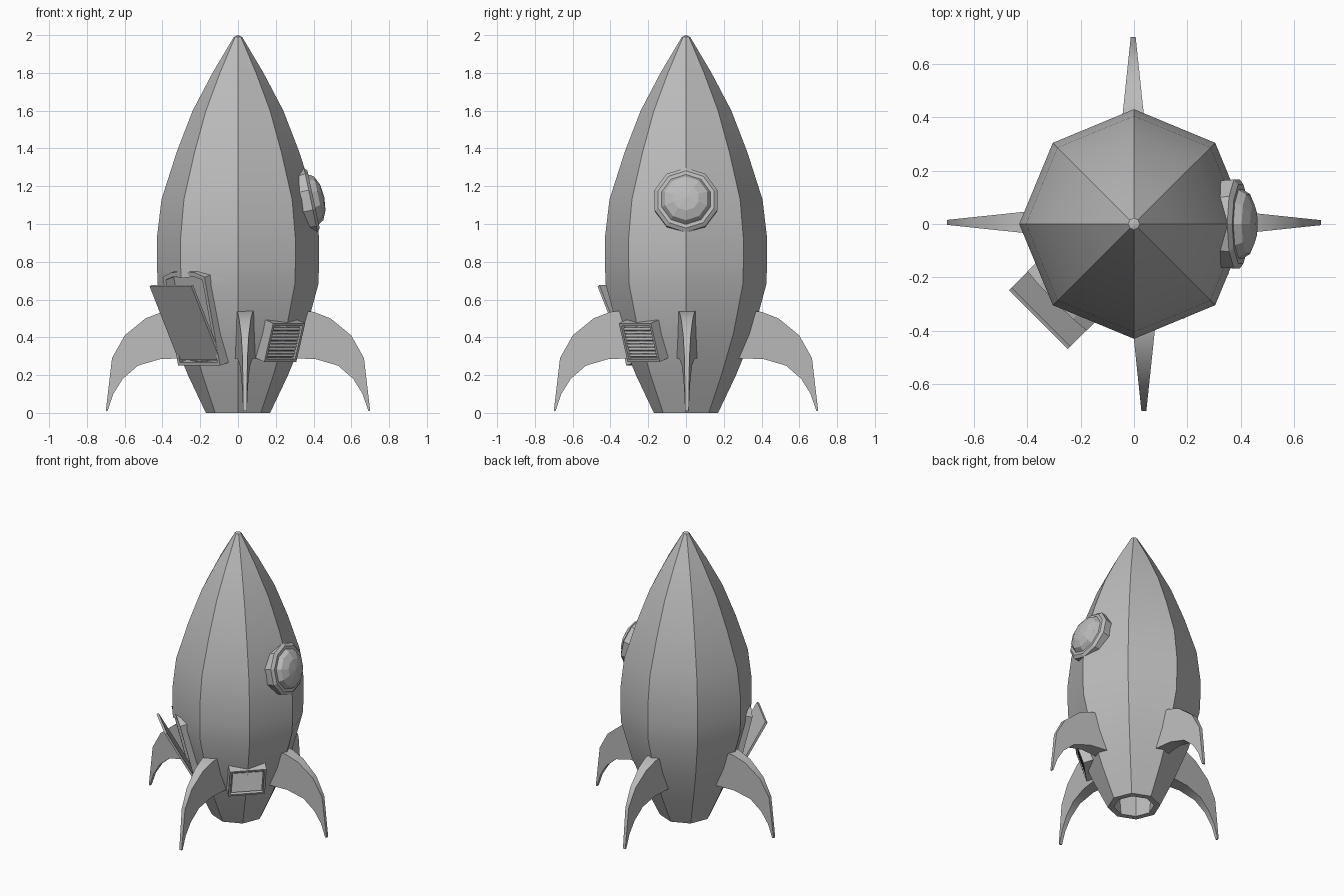
import bpy, bmesh
from math import radians, cos, sin, pi
from mathutils import Matrix, Vector

if "Cube" in bpy.data.objects:
    bpy.data.objects.remove(bpy.data.objects["Cube"])

GREY = (0.5, 0.5, 0.5, 1)
grey = bpy.data.materials.new("plain_grey")
grey.use_nodes = True
grey.diffuse_color = GREY
grey.node_tree.nodes["Principled BSDF"].inputs["Base Color"].default_value = GREY


def finish(name, bm, matrix=None, smooth=None):
    bmesh.ops.remove_doubles(bm, verts=bm.verts, dist=1e-5)
    bmesh.ops.recalc_face_normals(bm, faces=bm.faces)
    mesh = bpy.data.meshes.new(name)
    bm.to_mesh(mesh)
    bm.free()
    mesh.materials.append(grey)
    obj = bpy.data.objects.new(name, mesh)
    bpy.context.collection.objects.link(obj)
    if matrix:
        obj.matrix_world = matrix
    if smooth:
        bpy.ops.object.select_all(action='DESELECT')
        obj.select_set(True)
        bpy.context.view_layer.objects.active = obj
        bpy.ops.object.shade_smooth_by_angle(angle=radians(smooth))
    return obj


def mount(azimuth, r, z, tilt):
    """Local x runs sideways, y up along the hull, z outward."""
    a, t = radians(azimuth), radians(tilt)
    n = Vector((cos(a) * cos(t), sin(a) * cos(t), sin(t)))
    u = Vector((-sin(a), cos(a), 0))
    m = Matrix((u, n.cross(u), n)).transposed().to_4x4()
    m.translation = (r * cos(a), r * sin(a), z)
    return m


def lathe(name, profile, sides, matrix=None, phase=0, smooth=None, closed=False):
    bm = bmesh.new()
    rings = []
    for k in range(sides):
        a = 2 * pi * (k + phase) / sides
        rings.append([bm.verts.new((r * cos(a), r * sin(a), h)) for r, h in profile])
    count = len(profile)
    for k in range(sides):
        one, two = rings[k], rings[(k + 1) % sides]
        for i in range(count if closed else count - 1):
            j = (i + 1) % count
            bm.faces.new((one[i], two[i], two[j], one[j]))
    return finish(name, bm, matrix, smooth)


def slab(name, outline, depth, matrix, border=0, recess=0):
    """Outline pulled back by depth, with an optional sunken front panel."""
    bm = bmesh.new()
    front = bm.faces.new([bm.verts.new((x, y, 0)) for x, y in outline])
    back = bm.faces.new([bm.verts.new((x, y, -depth)) for x, y in reversed(outline)])
    f, b = list(front.verts), list(reversed(back.verts))
    for i in range(len(f)):
        j = (i + 1) % len(f)
        bm.faces.new((f[i], b[i], b[j], f[j]))
    bm.normal_update()
    if border:
        bmesh.ops.inset_region(bm, faces=[front], thickness=border)
        bmesh.ops.inset_region(bm, faces=[front], thickness=0.001, depth=-recess)
    return finish(name, bm, matrix)


def rect(w, h):
    return [(-w / 2, -h / 2), (w / 2, -h / 2), (w / 2, h / 2), (-w / 2, h / 2)]


# Eight-sided hull with a hollow nozzle
hull = lathe("hull", [
    (0, 0.2), (0.15, 0.2), (0.13, 0), (0.17, 0), (0.265, 0.2), (0.355, 0.42),
    (0.425, 0.68), (0.43, 0.8), (0.43, 0.92), (0.405, 1.13), (0.325, 1.38),
    (0.24, 1.6), (0.135, 1.8), (0.04, 1.96), (0.022, 1.99), (0, 2)],
    8, smooth=30)

# Four curved fins that thin toward the tip
FIN = [(0.3, 0.545), (0.4, 0.535), (0.49, 0.5), (0.6, 0.41), (0.667, 0.29), (0.7, 0.01),
       (0.69, 0.01), (0.66, 0.1), (0.61, 0.18), (0.53, 0.25), (0.41, 0.285), (0.24, 0.29)]


def fin(name, angle, shift):
    bm = bmesh.new()
    sides = []
    for s in (1, -1):
        sides.append([bm.verts.new((r, s * (0.045 - (r - 0.36) * 0.105), z)) for r, z in FIN])
        bm.faces.new(sides[-1])
    a, b = sides
    for i in range(len(FIN)):
        j = (i + 1) % len(FIN)
        bm.faces.new((a[i], b[i], b[j], a[j]))
    turn = Matrix.Rotation(radians(angle), 4, 'Z')
    finish(name, bm, turn @ Matrix.Translation((0, shift, 0)), smooth=30)


for name, angle, shift in (("left_fin", 0, 0.005), ("back_fin", 90, 0.003),
                           ("right_fin", 180, -0.006), ("front_fin", 270, 0.037)):
    fin(name, angle, shift)

# Round window: rim and domed glass
window = mount(0, 0.4, 1.13, 12)
lathe("window_rim", [(0.13, -0.08), (0.17, -0.08), (0.175, -0.015), (0.155, 0), (0.13, 0)],
      10, window, phase=0.5, closed=True)
lathe("window_glass", [(0.135, -0.02), (0.135, 0), (0.118, 0.028), (0.07, 0.05), (0, 0.058)],
      10, window, phase=0.5)

# Vent with slats
vent = mount(-45, 0.35, 0.372, -18)
slab("vent_frame", rect(0.24, 0.215), 0.11, vent, border=0.02, recess=0.025)
for i in range(9):
    place = Matrix.Translation((0, (i - 4) * 0.0185, -0.008)) @ Matrix.Rotation(radians(-30), 4, 'X')
    slab(f"vent_slat_{i + 1}", rect(0.2, 0.014), 0.006, vent @ place)

# Doorway with an arched top, cut into the hull
half = [(0.157, -0.252), (0.157, 0.23), (0.09, 0.255)]
arch = half + [(0, 0.262)] + [(-x, y) for x, y in reversed(half)]
doorway = mount(-135, 0.352, 0.495, -14)
slab("doorway_frame", arch, 0.1, doorway, border=0.025, recess=0.06)
cutter = slab("doorway_cutter", rect(0.27, 0.46), 0.18,
              doorway @ Matrix.Translation((0, 0, 0.1)))
cutter.hide_render = True
cutter.hide_viewport = True
cut = hull.modifiers.new("doorway", 'BOOLEAN')
cut.operation = 'DIFFERENCE'
cut.object = cutter

# Door leaf hinged open at the bottom
slab("door", rect(0.312, 0.445), 0.015, mount(-135, 0.398, 0.475, -29))
